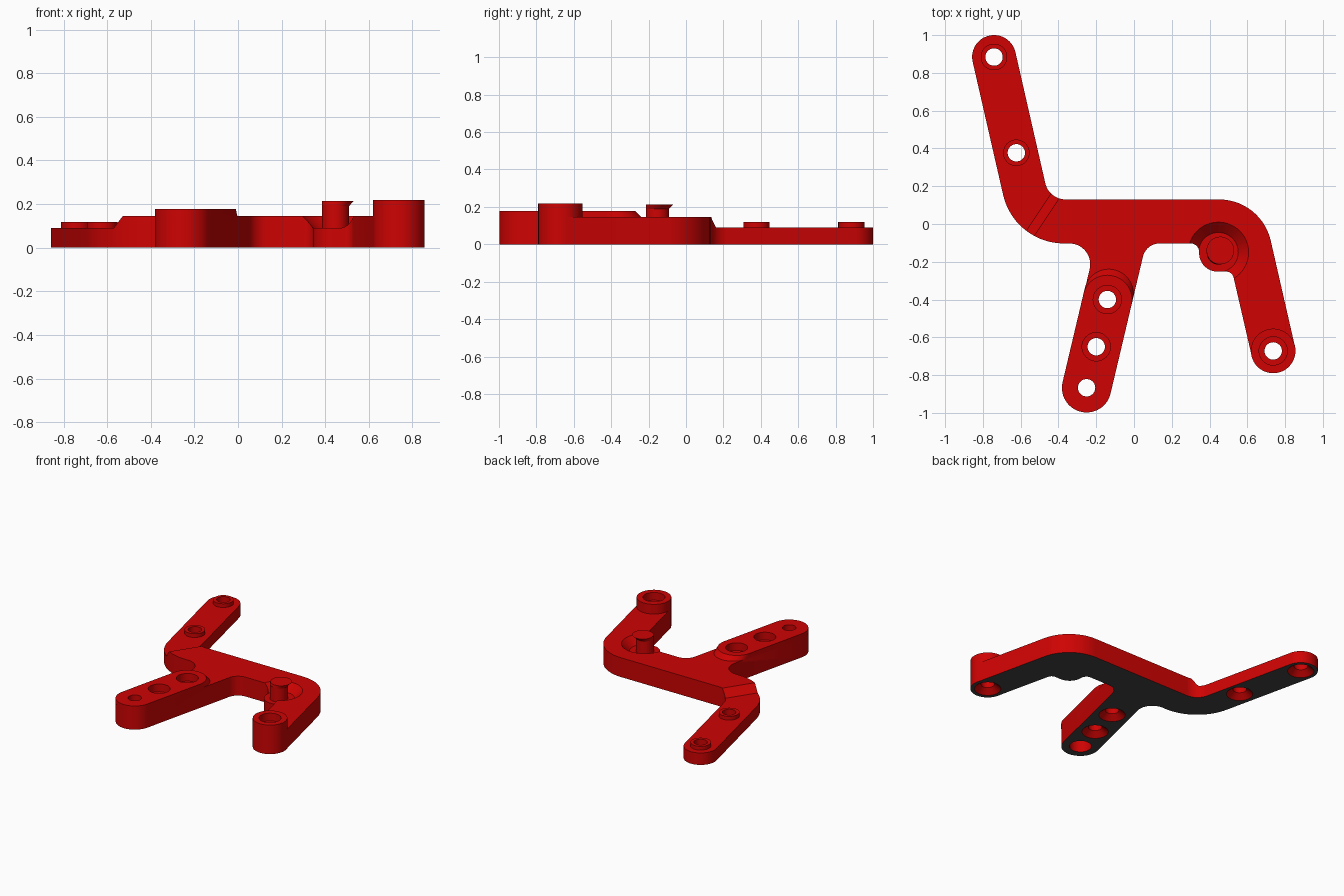
import bpy, bmesh, math
from mathutils import Vector

if "Cube" in bpy.data.objects:
    bpy.data.objects.remove(bpy.data.objects["Cube"])


def material(name, rgb):
    m = bpy.data.materials.new(name)
    m.diffuse_color = (*rgb, 1)
    m.use_nodes = True
    m.node_tree.nodes["Principled BSDF"].inputs["Base Color"].default_value = m.diffuse_color
    return m


RED = material("red", (0.62, 0.0008, 0.0008))
DARK = material("dark grey", (0.055, 0.055, 0.055))


def loft(name, *rings):
    """Solid through rings that all have the same number of points."""
    bm = bmesh.new()
    rows = [[bm.verts.new(p) for p in r] for r in rings]
    bm.faces.new(rows[0])
    bm.faces.new(rows[-1])
    for a, b in zip(rows, rows[1:]):
        for i in range(len(a)):
            j = (i + 1) % len(a)
            bm.faces.new((a[i], a[j], b[j], b[i]))
    bmesh.ops.recalc_face_normals(bm, faces=bm.faces)
    me = bpy.data.meshes.new(name)
    bm.to_mesh(me)
    bm.free()
    ob = bpy.data.objects.new(name, me)
    bpy.context.collection.objects.link(ob)
    return ob


def ring(c, r, z, n=48):
    return [(c[0] + r * math.cos(2 * math.pi * i / n),
             c[1] + r * math.sin(2 * math.pi * i / n), z) for i in range(n)]


def turned(name, c, profile):
    """Round solid from (radius, height) pairs."""
    return loft(name, *[ring(c, r, z) for r, z in profile])


def rounded(corners, n=14):
    """Polygon outline with a fillet radius at every corner: (point, radius)."""
    pts = []
    for i, (p, r) in enumerate(corners):
        p = Vector(p)
        d0 = (Vector(corners[i - 1][0]) - p).normalized()
        d1 = (Vector(corners[(i + 1) % len(corners)][0]) - p).normalized()
        half = d0.angle(d1) / 2
        c = p + (d0 + d1).normalized() * (r / math.sin(half))
        s = p + d0 * (r / math.tan(half)) - c
        e = p + d1 * (r / math.tan(half)) - c
        turn = math.atan2(s.x * e.y - s.y * e.x, s.dot(e))
        for k in range(n + 1):
            t = turn * k / n
            pts.append(c + Vector((s.x * math.cos(t) - s.y * math.sin(t),
                                   s.x * math.sin(t) + s.y * math.cos(t))))
    return pts


def arm_end(c, u, r):
    """Two corners that make a round arm end pointing along u."""
    c, u = Vector(c), Vector(u).normalized()
    side = Vector((-u.y, u.x))
    return [(c + (u - side) * r, r * 0.995), (c + (u + side) * r, r * 0.995)]


def at_z(pts, z):
    return [(p[0], p[1], z) for p in pts]


def combine(target, other, op):
    mod = target.modifiers.new("join", "BOOLEAN")
    mod.operation, mod.object, mod.solver = op, other, "EXACT"
    bpy.context.view_layer.objects.active = target
    bpy.ops.object.modifier_apply(modifier=mod.name)
    bpy.data.objects.remove(other, do_unlink=True)


# Three-armed plate outline, counter-clockwise
left_u, mid_u, right_u = (-0.222, 0.975), (-0.23, -0.973), (0.226, -0.974)
left_end, mid_end, right_end = (-0.741, 0.884), (-0.251, -0.867), (0.737, -0.672)
outline = rounded(
    arm_end(left_end, left_u, 0.116)
    + [((-0.634, -0.103), 0.33), ((-0.2025, -0.103), 0.11)]
    + arm_end(mid_end, mid_u, 0.13)
    + [((0.064, -0.103), 0.09), ((0.345, -0.103), 0.045),
       ((0.345, -0.252), 0.097), ((0.52, -0.252), 0.04)]
    + arm_end(right_end, right_u, 0.117)
    + [((0.674, 0.13), 0.28), ((-0.45, 0.13), 0.11)])
body = loft("bracket_body", at_z(outline, 0), at_z(outline, 0.145))
body.data.materials.append(RED)
body.data.materials.append(DARK)

# Thinner left arm with a sloped step
n, t, p0 = Vector((-0.83, 0.55)), Vector((0.55, 0.83)), Vector((-0.445, 0.035))
profile = [(-0.035, 0.2), (0.065, 0.09), (1.5, 0.09), (1.5, 0.2)]
step = [[(*(p0 + n * s + t * w), z) for s, z in profile] for w in (-1.2, 1.2)]
combine(body, loft("step_cutter", *step), "DIFFERENCE")

# Conical seat around the pin
combine(body, turned("seat_cutter", (0.447, -0.15), [(0.105, 0.09), (0.215, 0.2)]),
        "DIFFERENCE")


# Raised pad on the middle arm, sloped only at its inner end
def pad_ring(reach, z):
    axis = -Vector(mid_u).normalized()
    c = Vector(mid_end)
    return at_z(rounded(arm_end(c + axis * reach, axis, 0.1305)
                        + arm_end(c, -axis, 0.1305)), z)


combine(body, loft("middle_pad", pad_ring(0.516, 0.14), pad_ring(0.478, 0.178)), "UNION")

# Bosses on the left and right arms
left_holes = [left_end, (-0.623, 0.377)]
for c in left_holes:
    combine(body, turned("left_boss", c, [(0.07, 0.05), (0.07, 0.118)]), "UNION")
combine(body, turned("right_boss", right_end, [(0.118, 0), (0.118, 0.218)]), "UNION")

# Stepped through holes: countersunk below, recessed above
SINK = [(0.102, -0.01), (0.046, 0.036)]
for c in left_holes:
    combine(body, turned("left_hole", c, SINK + [(0.046, 0.3)]), "DIFFERENCE")
for c, z in [((-0.141, -0.4), 0.12), ((-0.2, -0.65), 0.12), (right_end, 0.16)]:
    combine(body, turned("recessed_hole", c, SINK + [(0.046, z), (0.075, z), (0.075, 0.3)]),
            "DIFFERENCE")
combine(body, turned("end_hole", mid_end,
                     [(0.075, -0.01), (0.075, 0.09), (0.046, 0.09), (0.046, 0.3)]),
        "DIFFERENCE")

# Dark underside
for f in body.data.polygons:
    f.material_index = 1 if f.normal.z < -0.9 and f.center.z < 0.002 else 0

# Pin with a hooked lip
pin = turned("pin", (0.447, -0.153), [(0.062, 0.08), (0.062, 0.195)])
lip = loft("pin_lip", ring((0.447, -0.153), 0.062, 0.19),
           ring((0.457, -0.14), 0.073, 0.214))
for ob in (pin, lip):
    ob.data.materials.append(RED)

for ob in (body, pin, lip):
    bpy.ops.object.select_all(action="DESELECT")
    ob.select_set(True)
    bpy.context.view_layer.objects.active = ob
    bpy.ops.object.shade_smooth_by_angle(angle=math.radians(30))
